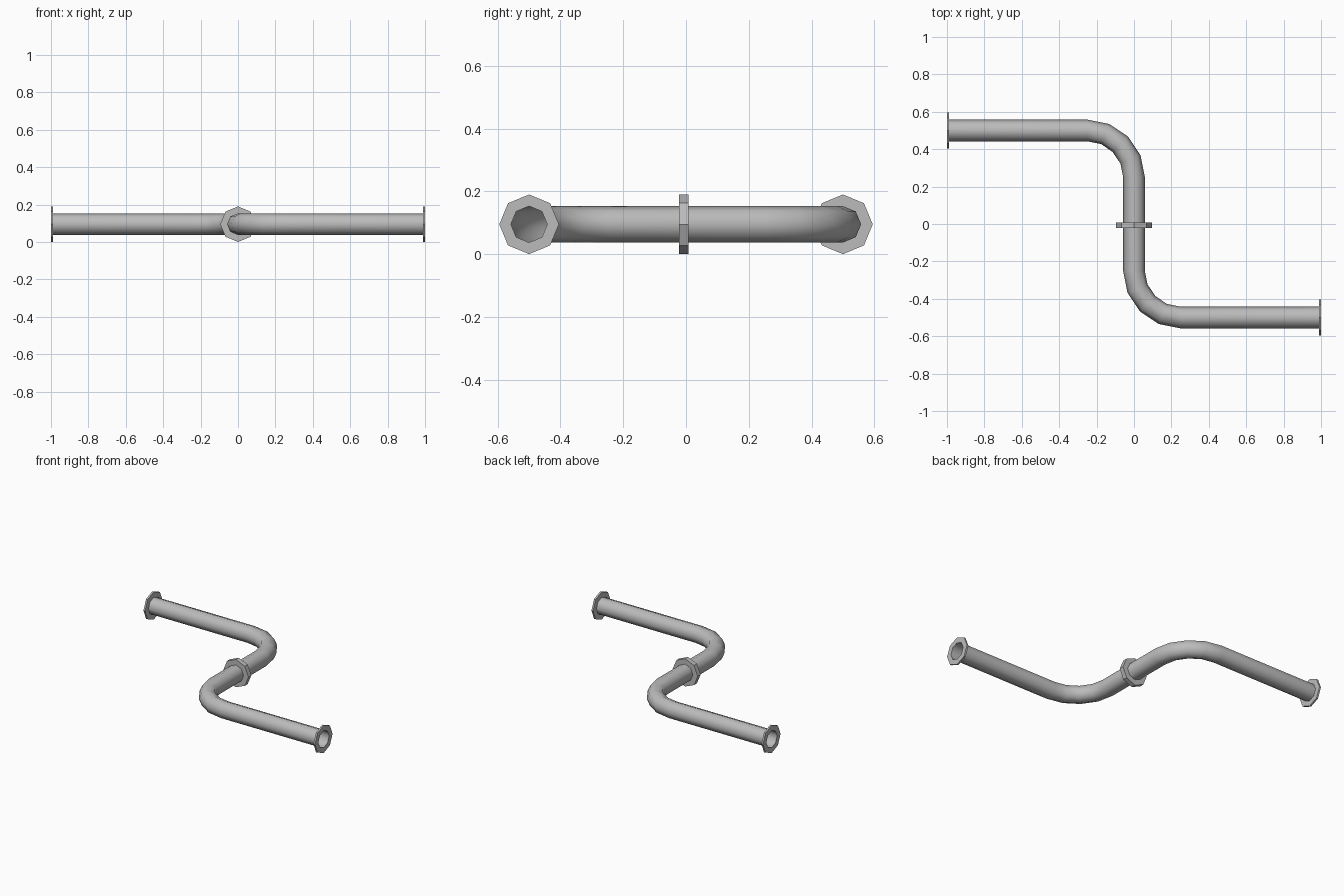
import bpy
import bmesh
from math import sin, cos, pi
from mathutils import Vector

cube = bpy.data.objects.get("Cube")
if cube:
    bpy.data.objects.remove(cube)

SIDES = 8
AXIS_Z = 0.095      # height of the pipe centre line
PIPE_R = 0.058
FLANGE_R = 0.095
BEND_R = 0.25
STEPS = 4           # segments per elbow

steel = bpy.data.materials.new("grey steel")
steel.use_nodes = True
colour = (0.5, 0.5, 0.5, 1)
steel.diffuse_color = colour
steel.node_tree.nodes["Principled BSDF"].inputs["Base Color"].default_value = colour


def loft(name, sections, smooth):
    """Skin octagonal rings, each given as (centre, direction, radius)."""
    bm = bmesh.new()
    rings = []
    up = Vector((0, 0, 1))
    for centre, direction, radius in sections:
        side = up.cross(Vector(direction).normalized())
        angles = [2 * pi * i / SIDES for i in range(SIDES)]
        rings.append([bm.verts.new(Vector(centre) + radius * (side * cos(a) + up * sin(a)))
                      for a in angles])
    for a, b in zip(rings, rings[1:]):
        for i in range(SIDES):
            j = (i + 1) % SIDES
            face = bm.faces.new((a[i], a[j], b[j], b[i]))
            face.smooth = smooth
    mesh = bpy.data.meshes.new(name)
    bm.to_mesh(mesh)
    bm.free()
    mesh.materials.append(steel)
    obj = bpy.data.objects.new(name, mesh)
    bpy.context.collection.objects.link(obj)
    return obj


def flange(name, centre, direction, thickness):
    """Octagonal collar around the pipe; the bore stays open."""
    c, d = Vector(centre), Vector(direction)
    back, front = c - d * thickness / 2, c + d * thickness / 2
    loft(name, [(back, d, PIPE_R), (back, d, FLANGE_R),
                (front, d, FLANGE_R), (front, d, PIPE_R)], False)


# S-shaped pipe: half the route, then the same half turned about the centre
half = [((-1, 0.5, AXIS_Z), (1, 0, 0), PIPE_R)]
for i in range(STEPS + 1):
    t = pi / 2 * i / STEPS
    half.append(((-BEND_R + BEND_R * sin(t), 0.5 - BEND_R + BEND_R * cos(t), AXIS_Z),
                 (cos(t), -sin(t), 0), PIPE_R))
other = [((-c[0], -c[1], c[2]), d, r) for c, d, r in reversed(half)]
loft("pipe", half + other, True)

# Collars at both ends and in the middle
flange("right_end_flange", (-0.994, 0.5, AXIS_Z), (1, 0, 0), 0.012)
flange("left_end_flange", (0.994, -0.5, AXIS_Z), (1, 0, 0), 0.012)
flange("middle_flange", (0, -0.007, AXIS_Z), (0, -1, 0), 0.031)
